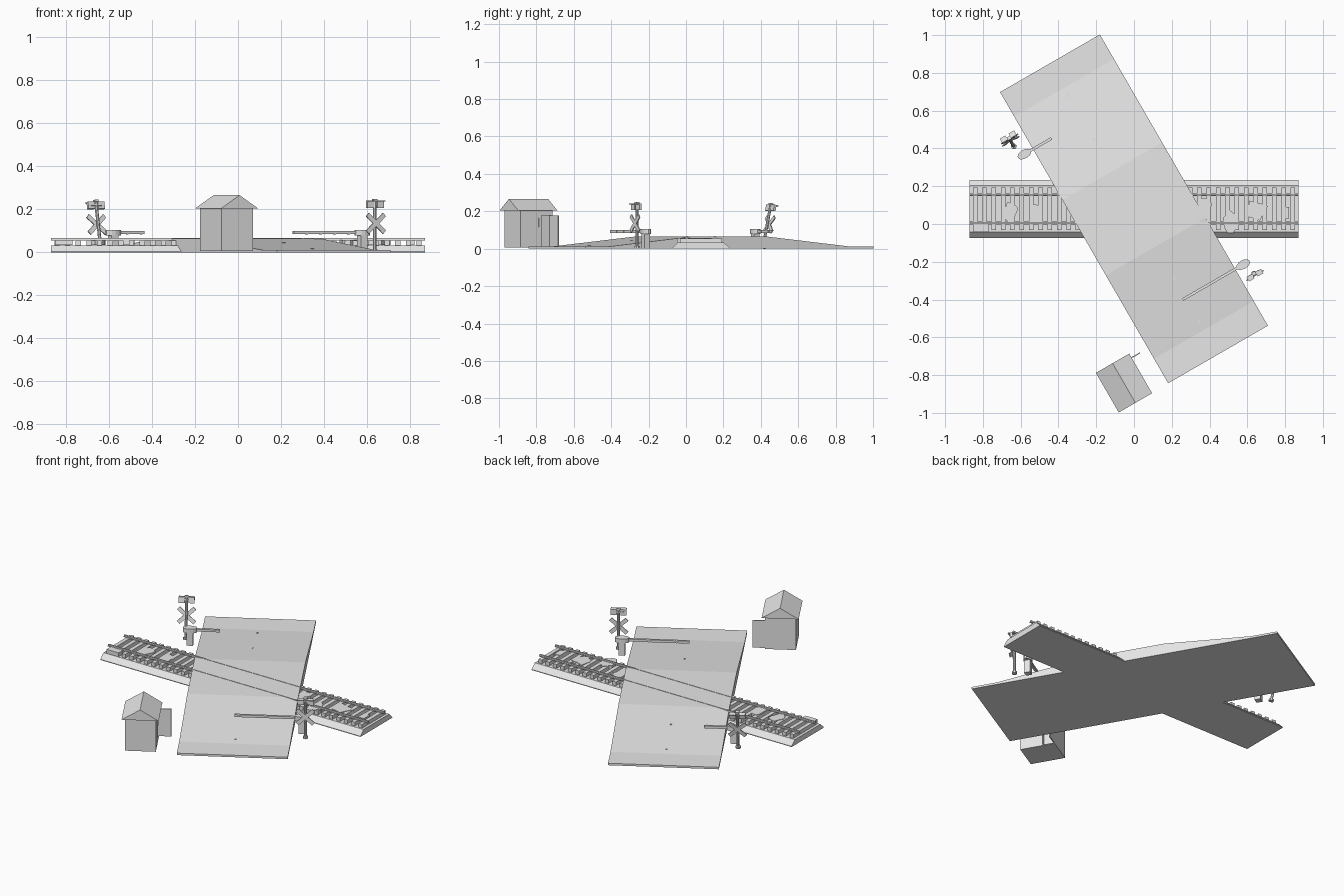
import bpy, bmesh, math, random
from mathutils import Matrix, Vector

random.seed(4)
if "Cube" in bpy.data.objects:
    bpy.data.objects.remove(bpy.data.objects["Cube"])

grey = bpy.data.materials.new("plain_grey")
grey.use_nodes = True
grey.diffuse_color = (0.8, 0.8, 0.8, 1)
grey.node_tree.nodes["Principled BSDF"].inputs["Base Color"].default_value = (0.8, 0.8, 0.8, 1)


def finish(name, bm, frame):
    bmesh.ops.recalc_face_normals(bm, faces=bm.faces)
    mesh = bpy.data.meshes.new(name)
    bm.to_mesh(mesh)
    bm.free()
    mesh.materials.append(grey)
    obj = bpy.data.objects.new(name, mesh)
    obj.matrix_world = frame
    bpy.context.collection.objects.link(obj)
    return obj


def box(name, frame, center, size, turn=Matrix()):
    bm = bmesh.new()
    bmesh.ops.create_cube(bm, size=1, matrix=Matrix.Translation(center) @ turn @ Matrix.Diagonal((*size, 1)))
    return finish(name, bm, frame)


def disc(name, frame, center, size, sides, jitter=0):
    bm = bmesh.new()
    bmesh.ops.create_cone(bm, cap_ends=True, segments=sides, radius1=0.5, radius2=0.5, depth=1)
    for k in range(sides if jitter else 0):
        s = 1 + random.uniform(-jitter, jitter)
        a = math.tau * k / sides
        for v in bm.verts:
            if (v.co.xy.normalized() - Vector((math.sin(a), math.cos(a)))).length < 0.1:
                v.co.x *= s
                v.co.y *= s
    bm.transform(Matrix.Translation(center) @ Matrix.Diagonal((*size, 1)))
    return finish(name, bm, frame)


def prism(name, frame, outline, axis, half):
    """Sweep an (across, height) outline along the local x or y axis."""
    bm = bmesh.new()
    point = (lambda s, a, z: (s, a, z)) if axis == "x" else (lambda s, a, z: (a, s, z))
    low, high = [[bm.verts.new(point(s, a, z)) for a, z in outline] for s in (-half, half)]
    bm.faces.new(low)
    bm.faces.new(high)
    for i in range(len(outline)):
        j = (i + 1) % len(outline)
        bm.faces.new((low[i], low[j], high[j], high[i]))
    return finish(name, bm, frame)


def frame_at(x, y, degrees=0):
    return Matrix.Translation((x, y, 0)) @ Matrix.Rotation(math.radians(degrees), 4, "Z")


# Road ramped over the track
road = frame_at(0, 0.08, 30)
half_profile = [(0.89, 0.012), (0.74, 0.012), (0.23, 0.065)]
outline = [(-0.89, 0), (0.89, 0)] + half_profile + [(-a, z) for a, z in reversed(half_profile)]
prism("road", road, outline, "x", 0.305)
for side in (-1, 1):
    for v in (0.425, 0.69):
        height = 0.012 + (0.74 - v) * 0.104
        box("centre_line_end", road, (0, side * v, height), (0.01, 0.014, 0.006))

# Track bed, sleepers and rails
track = frame_at(0, 0.08)
prism("track_bed", track, [(-0.153, 0), (0.153, 0), (0.153, 0.004), (0.123, 0.033),
                           (-0.123, 0.033), (-0.153, 0.004)], "x", 0.87)
for i in range(35):
    x = (i - 17) * 0.0495
    if abs(x) > 0.15:
        box("sleeper", track, (x, 0, 0.044), (0.024, 0.225, 0.023))
for y in (-0.075, 0.075):
    box("rail_foot", track, (0, y, 0.057), (1.74, 0.014, 0.004))
    box("rail_head", track, (0, y, 0.061), (1.74, 0.008, 0.012))

# Loose patches and blocks on the track
for x, y, w in ((-0.65, -0.01, 0.08), (-0.52, -0.02, 0.08), (0.37, 0.0, 0.08),
                (0.51, -0.07, 0.08), (0.65, -0.01, 0.11)):
    disc("ballast_patch", track, (x, y, 0.046), (w, 0.1, 0.024), 11, 0.3)
box("loose_block", track, (-0.81, -0.1, 0.046), (0.08, 0.045, 0.024))
box("loose_block", track, (0.8, -0.02, 0.046), (0.04, 0.06, 0.024))

# Keeper's hut with a recessed doorway and open door
hut = frame_at(-0.053, -0.842, 30)
walls = box("hut_walls", hut, (0, 0, 0.105), (0.17, 0.2, 0.196))
cutter = box("doorway_cutter", hut, (0.085, 0.062, 0.095), (0.04, 0.062, 0.165))
cutter.hide_render = True
cutter.hide_viewport = True
cut = walls.modifiers.new("doorway", "BOOLEAN")
cut.object = cutter
cut.solver = "EXACT"
prism("hut_roof", hut, [(-0.102, 0.203), (0.102, 0.203), (0, 0.266)], "y", 0.121)
box("hut_door", hut, (0.119, 0.096, 0.095), (0.068, 0.006, 0.165))
box("wall_notice", hut, (0.086, 0.016, 0.14), (0.006, 0.008, 0.05))


# Crossing signal with crossed boards and twin lamps
def signal(frame):
    disc("signal_post", frame, (0, 0, 0.122), (0.016, 0.016, 0.24), 8)
    disc("signal_foot", frame, (0, 0, 0.008), (0.03, 0.03, 0.012), 8)
    for angle in (-42, 42):
        box("crossed_board", frame, (0, -0.012, 0.135), (0.122, 0.006, 0.022),
            Matrix.Rotation(math.radians(angle), 4, "Y"))
    box("lamp_bar", frame, (0, 0, 0.225), (0.06, 0.008, 0.008))
    for x in (-0.027, 0.027):
        box("lamp_box", frame, (x, -0.004, 0.224), (0.034, 0.014, 0.034))
        box("lamp_hood", frame, (x, -0.017, 0.239), (0.034, 0.014, 0.004))
    box("post_cap", frame, (0, 0, 0.244), (0.02, 0.018, 0.01))


# Barrier with a post, rounded drive housing and sectioned arm
def barrier(frame, length):
    box("barrier_post", frame, (0, 0, 0.042), (0.036, 0.034, 0.08))
    disc("barrier_housing", frame, (0, 0, 0.092), (0.08, 0.046, 0.026), 14)
    box("barrier_arm", frame, (-length / 2, 0, 0.092), (length, 0.014, 0.014))
    for i in range(1, int(length / 0.075) + 1):
        box("arm_band", frame, (-i * 0.075, 0, 0.092), (0.006, 0.016, 0.016))


signal(frame_at(0.635, -0.262, 30))
barrier(frame_at(0.578, -0.215, 30), 0.37)
signal(frame_at(-0.636, 0.41, 210) @ Matrix.Rotation(math.radians(12), 4, "X"))
barrier(frame_at(-0.58, 0.37, 210), 0.165)
